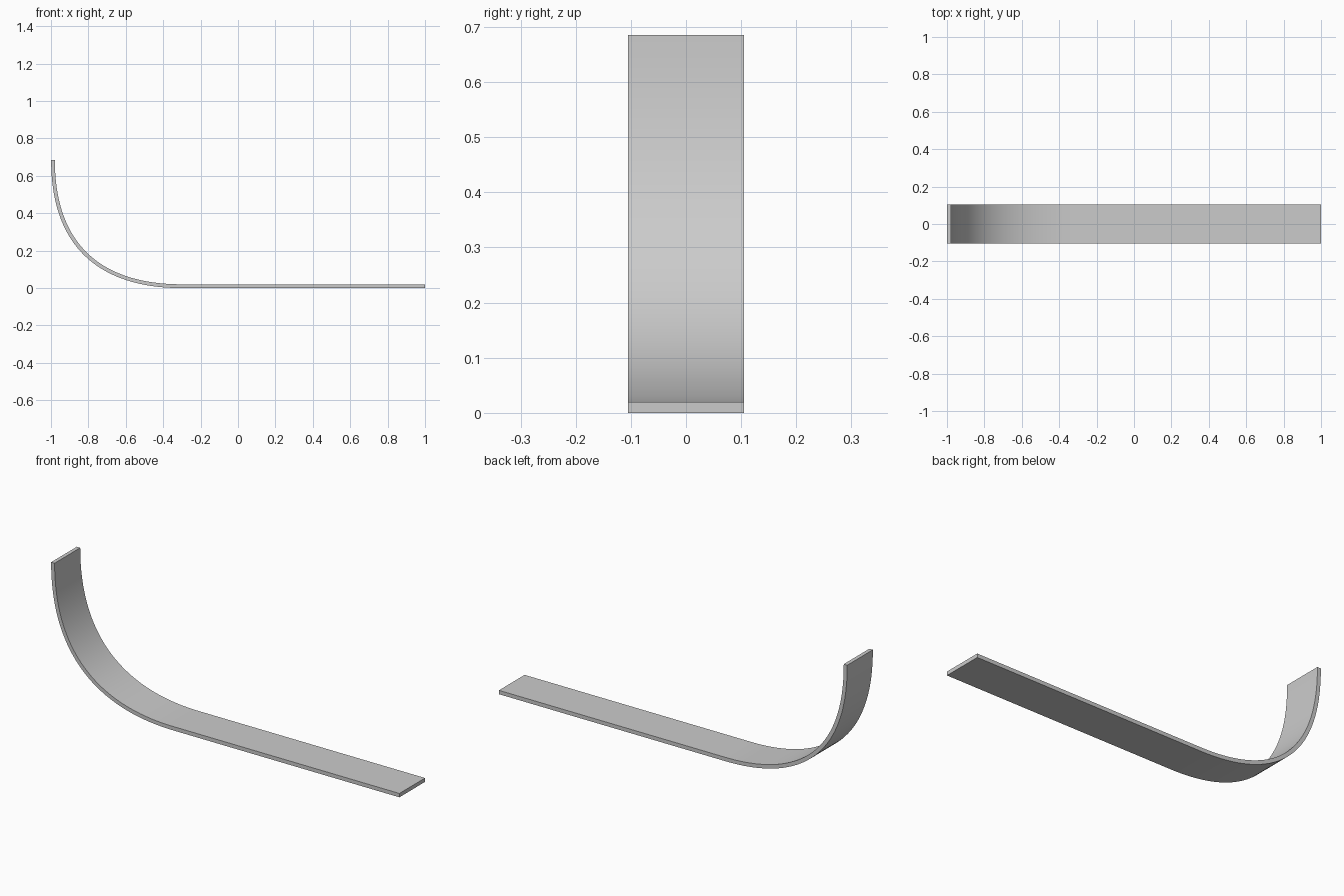
import bpy, bmesh
from mathutils import Vector
from mathutils.geometry import interpolate_bezier

if "Cube" in bpy.data.objects:
    bpy.data.objects.remove(bpy.data.objects["Cube"])

T, W = 0.02, 0.105  # strip thickness, half width

# outer side profile: flat run, then a bend up to vertical
bend = interpolate_bezier(Vector((-0.30, 0, 0)), Vector((-0.74, 0, 0)),
                          Vector((-1, 0, 0.22)), Vector((-0.999, 0, 0.685)), 40)
outer = [Vector((1, 0, 0))] + bend

# offset inward to get the inner side
inner = []
for i, p in enumerate(outer):
    d = (outer[min(i + 1, len(outer) - 1)] - outer[max(i - 1, 0)]).normalized()
    inner.append(p + Vector((d.z, 0, -d.x)) * T)

# curved strip: close the profile and extrude across y
bm = bmesh.new()
rows = [[bm.verts.new((p.x, y, p.z)) for p in side]
        for side, y in ((outer, -W), (inner, -W), (inner, W), (outer, W))]
for a, b in zip(rows, rows[1:] + rows[:1]):
    for i in range(len(outer) - 1):
        bm.faces.new((a[i], a[i + 1], b[i + 1], b[i]))
for i in (0, -1):
    bm.faces.new([r[i] for r in rows])
bmesh.ops.recalc_face_normals(bm, faces=bm.faces)
mesh = bpy.data.meshes.new("curved_strip")
bm.to_mesh(mesh)
bm.free()
strip = bpy.data.objects.new("curved_strip", mesh)
bpy.context.collection.objects.link(strip)
bpy.context.view_layer.objects.active = strip
strip.select_set(True)
bpy.ops.object.shade_smooth_by_angle()
